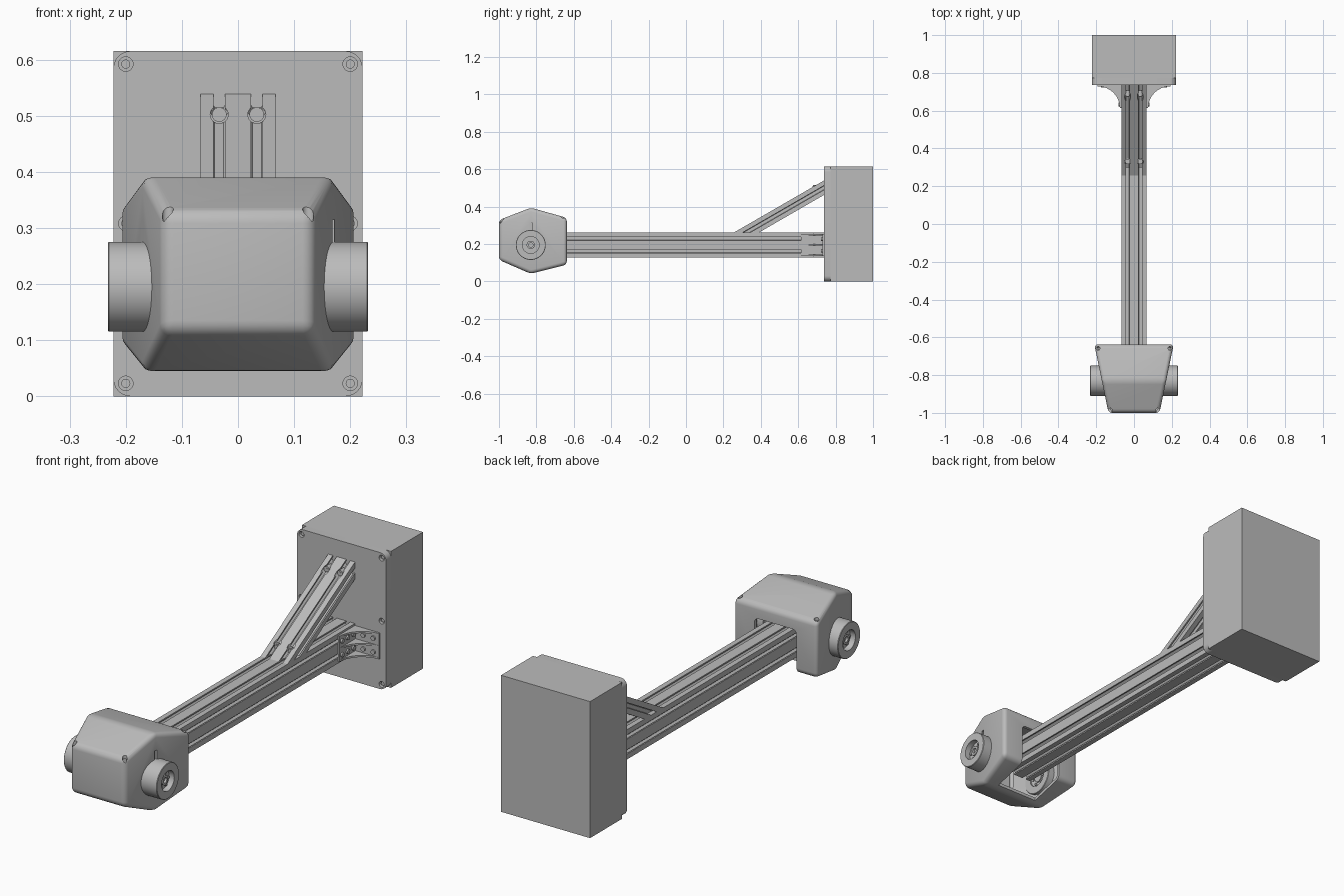
import bpy, bmesh
from math import pi, cos, sin, radians
from mathutils import Matrix, Vector

if "Cube" in bpy.data.objects:
    bpy.data.objects.remove(bpy.data.objects["Cube"])

grey = bpy.data.materials.new("plain_grey")
grey.use_nodes = True
grey.diffuse_color = (0.5, 0.5, 0.5, 1)
grey.node_tree.nodes["Principled BSDF"].inputs["Base Color"].default_value = (0.5, 0.5, 0.5, 1)


def finish(name, bm, smooth=False):
    bmesh.ops.recalc_face_normals(bm, faces=bm.faces)
    me = bpy.data.meshes.new(name)
    bm.to_mesh(me)
    bm.free()
    me.materials.append(grey)
    ob = bpy.data.objects.new(name, me)
    bpy.context.collection.objects.link(ob)
    if smooth:
        smooth_by_angle(ob)
    return ob


def activate(ob):
    bpy.ops.object.select_all(action='DESELECT')
    ob.select_set(True)
    bpy.context.view_layer.objects.active = ob


def smooth_by_angle(ob):
    activate(ob)
    bpy.ops.object.shade_smooth_by_angle(angle=radians(30))


def modify(ob, kind, **settings):
    mod = ob.modifiers.new(kind, kind)
    for key, value in settings.items():
        setattr(mod, key, value)
    activate(ob)
    bpy.ops.object.modifier_apply(modifier=mod.name)


def cut(ob, cutters):
    for c in cutters:
        modify(ob, 'BOOLEAN', operation='DIFFERENCE', solver='EXACT', object=c)
        bpy.data.objects.remove(c)


def block(name, lo, hi, round_axis=None, radius=0.02):
    """Box between two corners, optionally rounded on the edges along one axis."""
    lo, hi = Vector(lo), Vector(hi)
    bm = bmesh.new()
    bmesh.ops.create_cube(bm, size=1)
    for v in bm.verts:
        v.co = Vector([(lo[i] + hi[i]) / 2 + v.co[i] * (hi[i] - lo[i]) for i in range(3)])
    if round_axis is not None:
        edges = [e for e in bm.edges
                 if abs((e.verts[0].co - e.verts[1].co).normalized()[round_axis]) > 0.9]
        bmesh.ops.bevel(bm, geom=edges, offset=radius, segments=6, profile=0.5, affect='EDGES')
    return finish(name, bm, round_axis is not None)


def rod(name, start, axis, length, r, sides=24):
    """Cylinder from a start point along x, y or z."""
    d = Vector([length if a == axis else 0 for a in 'xyz'])
    bm = bmesh.new()
    bmesh.ops.create_cone(bm, cap_ends=True, segments=sides, radius1=r, radius2=r, depth=abs(length))
    turn = Vector((0, 0, 1)).rotation_difference(d).to_matrix().to_4x4()
    bm.transform(Matrix.Translation(Vector(start) + d / 2) @ turn)
    return finish(name, bm, sides > 8)


def prism(name, outline, start, end):
    """Join two copies of an outline, each placed by its own function."""
    bm = bmesh.new()
    a = [bm.verts.new(start(*p)) for p in outline]
    b = [bm.verts.new(end(*p)) for p in outline]
    bm.faces.new(a)
    bm.faces.new(b[::-1])
    for i in range(len(a)):
        j = (i + 1) % len(a)
        bm.faces.new((a[i], b[i], b[j], a[j]))
    return finish(name, bm)


# Slotted aluminium rail section, made of square modules
CELL = 0.067
GROOVE = [(-.010, 0), (-.010, .006), (-.017, .009), (-.008, .021),
          (.008, .021), (.017, .009), (.010, .006), (.010, 0)]


def rail_section(nx, nz):
    w, h = nx * CELL / 2, nz * CELL / 2
    pts = []
    sides = [((-w, -h), (1, 0), nx), ((w, -h), (0, 1), nz),
             ((w, h), (-1, 0), nx), ((-w, h), (0, -1), nz)]
    for (cx, cz), (dx, dz), n in sides:
        pts.append((cx, cz))
        for k in range(n):
            for s, depth in GROOVE:
                t = (k + .5) * CELL + s
                pts.append((cx + dx * t - dz * depth, cz + dz * t + dx * depth))
    return pts


WALL, TOP, MID = 0.737, 0.262, 0.195

# Wall box with rounded front cover and recessed screws
block("wall_box", (-.222, .772, 0), (.222, 1, .615))
cover = block("box_cover", (-.222, WALL, 0), (.222, .772, .615), 1, .03)
spots = [(x, z) for x in (-.2, .2) for z in (.023, .308, .592)]
cut(cover, [rod("cutter", (x, WALL - .01, z), 'y', .03, .013) for x, z in spots])
for x, z in spots:
    rod("cover_screw", (x, WALL + .008, z), 'y', .02, .008)
smooth_by_angle(cover)

# Main beam
prism("main_beam", rail_section(2, 2),
      lambda x, z: (x, -.79, z + MID), lambda x, z: (x, WALL, z + MID))

# Diagonal brace, mitred to the beam and the wall box
ANG = radians(30)
FOOT = 0.257


def brace_foot(x, t):
    return (x, FOOT + (CELL / 2 - t) / sin(ANG), TOP)


def brace_head(x, t):
    rise = (WALL - FOOT) * sin(ANG) / cos(ANG)
    return (x, WALL, TOP + rise - (CELL / 2 - t) / cos(ANG))


brace = prism("diagonal_brace", rail_section(2, 1), brace_foot, brace_head)
for x in (-CELL / 2, CELL / 2):
    cut(brace, [rod("cutter", (x, .60, .502), 'y', .10, .016),
                rod("cutter", (x, .33, .285), 'z', .10, .016)])
    rod("brace_bolt", (x, .678, .502), 'y', .03, .013)
    rod("brace_bolt_socket", (x, .676, .502), 'y', .01, .007, 6)
    rod("brace_bolt", (x, .33, .28), 'z', .018, .013)
    rod("brace_bolt_socket", (x, .33, .29), 'z', .01, .007, 6)

# Corner brackets between beam and wall box
for s in (-1, 1):
    block("bracket_beam_plate", (s * .067, .615, .137), (s * .075, WALL, .253))
    block("bracket_wall_plate", (s * .067, .729, .137), (s * .192, WALL, .253))
    # concave gusset outline
    arc = [(.192 - .117 * cos(a), .615 + .114 * sin(a))
           for a in [i * pi / 16 for i in range(9)]]
    web = [(.067, WALL), (.067, .615)] + arc + [(.192, WALL)]
    for z in (.137, .191, .245):
        prism("bracket_gusset", web, lambda x, y: (s * x, y, z), lambda x, y: (s * x, y, z + .008))
    for z in (.164, .226):
        for y in (.632, .672, .712):
            rod("bracket_bolt", (s * .074, y, z), 'x', s * .008, .010)
        for x in (.115, .165):
            rod("bracket_bolt", (s * x, .730, z), 'y', -.008, .010)

# Hollow head shell, tapering toward the front
side = [(-1, .115), (-1, .328), (-.83, .394), (-.637, .34), (-.637, .09), (-.83, .041)]


def half_width(y):
    return .135 + (y + 1) * .207


head = prism("head_shell", side, lambda y, z: (-half_width(y), y, z),
             lambda y, z: (half_width(y), y, z))
modify(head, 'BEVEL', width=.02, segments=4, limit_method='ANGLE', angle_limit=radians(20))
modify(head, 'SOLIDIFY', thickness=.014, offset=-1)
cutters = [block("cutter", (-.105, -.80, 0), (.105, -.6, .28), 1, .02)]
for s in (-1, 1):
    cutters += [rod("cutter", (s * .125, -.985, .2), 'z', .2, .010),
                rod("cutter", (s * .19, -.658, .2), 'z', .2, .010),
                block("cutter", (s * .163, -.837, .25), (s * .2, -.823, .315))]
cut(head, cutters)
smooth_by_angle(head)

# Side wheels with recessed hubs and bolts
wheel = [(0, .146), (.022, .146), (.022, .152), (.045, .152), (.045, .14), (.078, .14),
         (.08, .142), (.08, .230), (.078, .232), (.045, .232), (.045, .206),
         (.022, .206), (.022, .218), (.012, .218), (.012, .208), (0, .208)]
for s in (-1, 1):
    bm = bmesh.new()
    vs = [bm.verts.new((s * x, 0, r)) for r, x in wheel]
    es = [bm.edges.new(p) for p in zip(vs, vs[1:])]
    bmesh.ops.spin(bm, geom=vs + es, cent=(0, 0, 0), axis=(1, 0, 0), angle=2 * pi,
                   steps=48, use_duplicate=False)
    bmesh.ops.remove_doubles(bm, verts=bm.verts, dist=1e-5)
    bm.transform(Matrix.Translation((0, -.83, MID)))
    finish("side_wheel", bm, True)
    for i in range(6):
        y, z = -.83 + .033 * cos(i * pi / 3), MID + .033 * sin(i * pi / 3)
        rod("hub_bolt", (s * .205, y, z), 'x', s * .008, .006, 6)
        rod("inner_hub_bolt", (s * .154, y, z), 'x', -s * .010, .006, 6)
